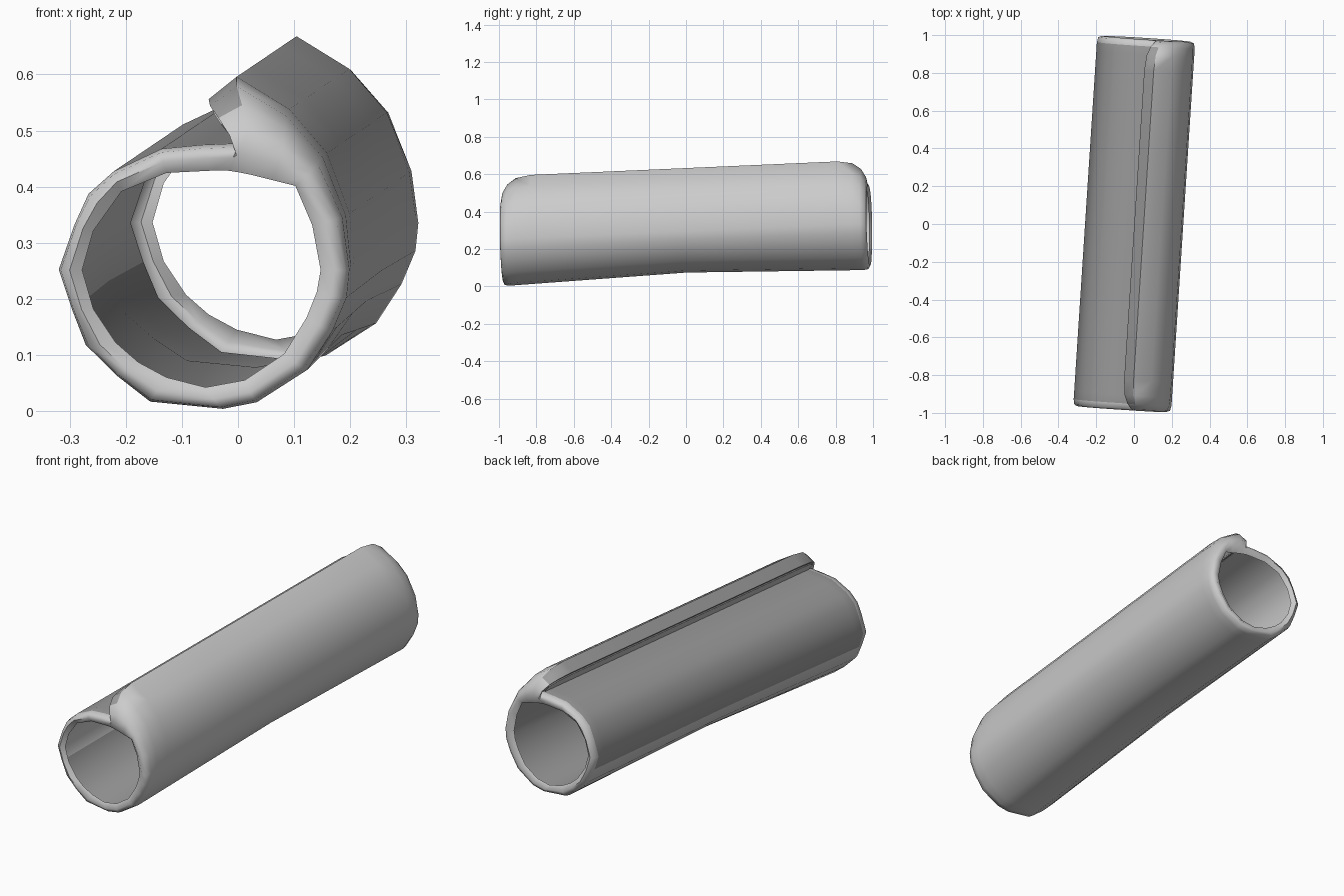
import bpy, bmesh, math
from mathutils import Vector

if "Cube" in bpy.data.objects:
    bpy.data.objects.remove(bpy.data.objects["Cube"])

# Cross-section at the front end (x, z), clockwise from the notch under the flap
outer = [(0, .475), (-.064, .548), (-.014, .588), (.08, .53), (.147, .452), (.187, .345),
         (.195, .25), (.19, .2), (.165, .14), (.12, .07), (.03, .012), (-.03, 0),
         (-.16, .013), (-.22, .06), (-.275, .115), (-.3, .18), (-.323, .25),
         (-.295, .33), (-.27, .385), (-.225, .425), (-.14, .465), (-.07, .472)]
# Edge of the opening, one point for each outer point
inner = [(-.02, .427), (0, .424), (.02, .42), (.06, .41), (.1, .4), (.13, .33),
         (.145, .25), (.138, .21), (.12, .165), (.08, .1), (.01, .053), (-.06, .04),
         (-.13, .058), (-.18, .085), (-.22, .12), (-.26, .18), (-.28, .25),
         (-.26, .32), (-.235, .355), (-.21, .39), (-.13, .423), (-.05, .427)]
# Where the flap points lie when the flap fades into the roll at the ends
flat = {1: (0, .478), 2: (.03, .475), 3: (.08, .46), 4: (.125, .42), 5: (.175, .34)}

# Stations from end to middle: (|y|, flap amount, closing of the rim toward the opening)
half = [(.965, .1, 1), (.98, .12, .5), (.972, .3, .12), (.945, .6, 0), (.9, .88, 0),
        (.82, 1, 0), (.4, 1, 0)]
stations = [(-y, f, r) for y, f, r in half] + [(0, 1, 0)] + \
           [(y, f, r) for y, f, r in reversed(half)]
n = len(outer)


def place(p, y):
    """Lean the roll to the right and upward, with tilted ends and a bent underside."""
    x, z = p
    lift = .03 * (1 - abs(y)) * max(0, 1 - z / .25)
    t = (y + 1) / 2
    return (x + .13 * t, y - .065 * (x + .06) - .02 * (z - .25), z + .088 * t + lift)


def material(name, grey):
    m = bpy.data.materials.new(name)
    m.diffuse_color = (grey, grey, grey, 1)
    m.use_nodes = True
    m.node_tree.nodes["Principled BSDF"].inputs["Base Color"].default_value = m.diffuse_color
    return m


def skin(name, rows, offset, dark):
    """Loft one side of the sheet; dark(edge, row) picks the darker grey."""
    bm = bmesh.new()
    rings = []
    for y, flap, rim in rows:
        ring = []
        for i, (o, c) in enumerate(zip(outer, inner)):
            o = Vector(flat.get(i, o)).lerp(Vector(o), flap)
            ring.append(bm.verts.new(place(o.lerp(Vector(c), max(rim, offset)), y)))
        rings.append(ring)
    for k, (a, b) in enumerate(zip(rings, rings[1:])):
        for i in range(n):
            j = (i + 1) % n
            f = bm.faces.new((a[i], a[j], b[j], b[i]))
            f.material_index = int(dark(i, k))
    bmesh.ops.recalc_face_normals(bm, faces=bm.faces)
    if offset:
        bmesh.ops.reverse_faces(bm, faces=bm.faces)
    mesh = bpy.data.meshes.new(name)
    bm.to_mesh(mesh)
    bm.free()
    mesh.materials.append(light_side)
    mesh.materials.append(dark_side)
    ob = bpy.data.objects.new(name, mesh)
    bpy.context.collection.objects.link(ob)
    bpy.ops.object.select_all(action='DESELECT')
    bpy.context.view_layer.objects.active = ob
    ob.select_set(True)
    bpy.ops.object.shade_smooth_by_angle(angle=math.radians(60))


light_side = material("light_side", .95)
dark_side = material("dark_side", .33)


def left(i):
    return i >= 15 or i < 2


# Outside of the roll, curling inward at both open ends: dark left, light right
skin("rolled_sheet", stations, 0, lambda i, k: left(i) and 3 <= k <= 10)
# Lining just under it, with the two sides of the sheet swapped
skin("lining", stations[3:-3], .12, lambda i, k: not left(i))
